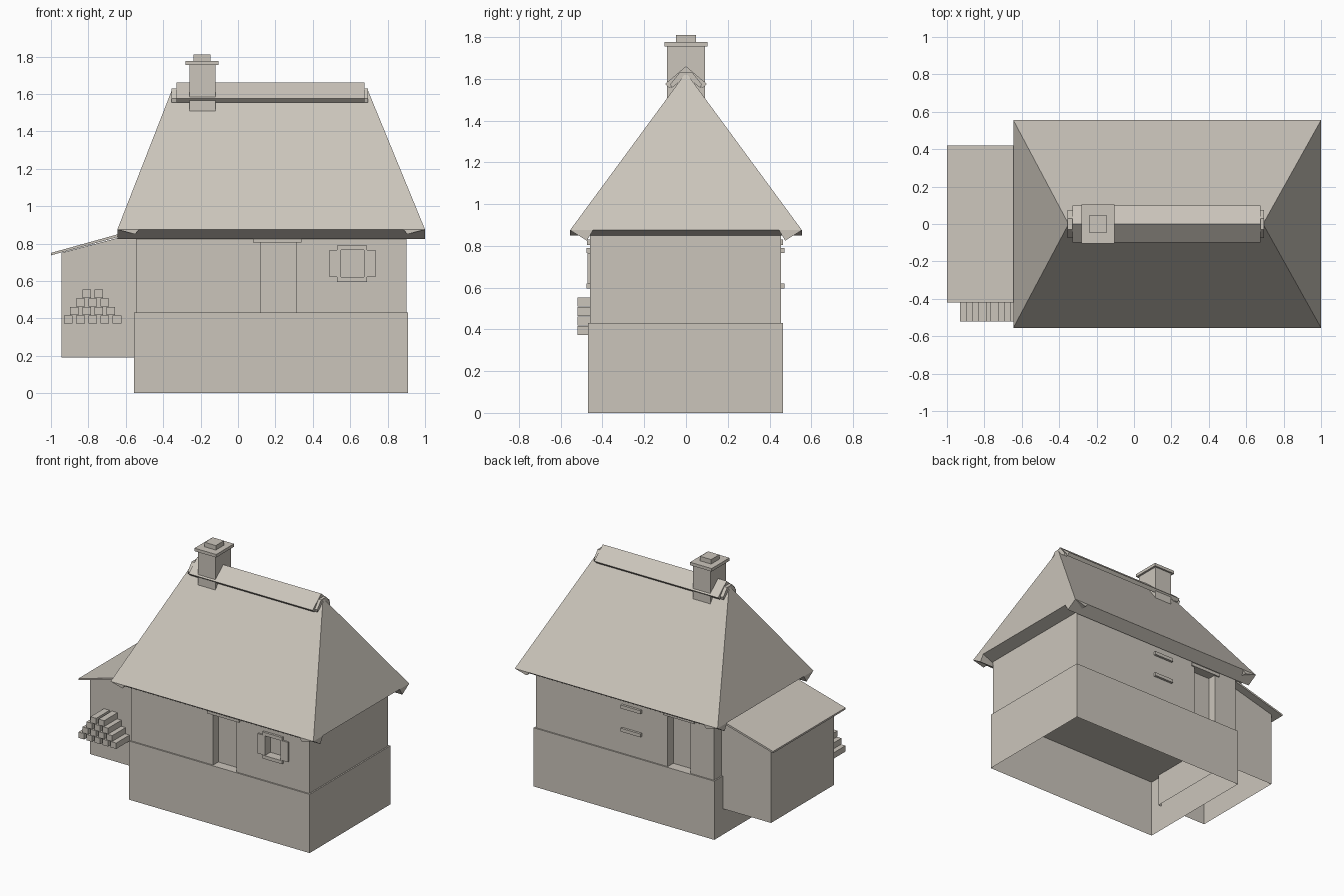
import bpy, bmesh
from mathutils import Vector

cube = bpy.data.objects.get("Cube")
if cube:
    bpy.data.objects.remove(cube, do_unlink=True)

COLOUR = (0.60, 0.56, 0.50, 1.0)
clay = bpy.data.materials.new("warm_grey")
clay.use_nodes = True
clay.diffuse_color = COLOUR
clay.node_tree.nodes["Principled BSDF"].inputs["Base Color"].default_value = COLOUR


def finish(name, bm):
    bmesh.ops.recalc_face_normals(bm, faces=bm.faces)
    mesh = bpy.data.meshes.new(name)
    bm.to_mesh(mesh)
    bm.free()
    mesh.materials.append(clay)
    obj = bpy.data.objects.new(name, mesh)
    bpy.context.collection.objects.link(obj)
    return obj


def box(name, x, y, z, open_bottom=False):
    """Box between the given pairs of limits."""
    bm = bmesh.new()
    bmesh.ops.create_cube(bm, size=1)
    for v in bm.verts:
        v.co = [lim[0] if c < 0 else lim[1] for c, lim in zip(v.co, (x, y, z))]
    obj = finish(name, bm)
    if open_bottom:
        bm = bmesh.new()
        bm.from_mesh(obj.data)
        bm.faces.ensure_lookup_table()
        low = min(bm.faces, key=lambda f: f.calc_center_median().z)
        bmesh.ops.delete(bm, geom=[low], context="FACES_ONLY")
        bm.to_mesh(obj.data)
        bm.free()
    return obj


def prism(name, profile, start, end, axis="x"):
    """Extrude a (across, z) profile along x or y."""
    bm = bmesh.new()
    place = (lambda a, z: (start, a, z)) if axis == "x" else (lambda a, z: (a, start, z))
    face = bm.faces.new([bm.verts.new(place(a, z)) for a, z in profile])
    out = bmesh.ops.extrude_face_region(bm, geom=[face])["geom"]
    step = Vector((end - start, 0, 0) if axis == "x" else (0, end - start, 0))
    bmesh.ops.translate(bm, vec=step, verts=[v for v in out if isinstance(v, bmesh.types.BMVert)])
    return finish(name, bm)


def cut(target, x, y, z):
    """Carve a box-shaped recess out of the target."""
    cutter = box("cutter", x, y, z)
    cutter.hide_render = True
    mod = target.modifiers.new("recess", "BOOLEAN")
    mod.operation, mod.object, mod.solver = "DIFFERENCE", cutter, "EXACT"
    bpy.context.view_layer.objects.active = target
    bpy.ops.object.modifier_apply(modifier=mod.name)
    bpy.data.objects.remove(cutter, do_unlink=True)


# Base and house walls, with recessed doors and window
box("foundation", (-0.555, 0.91), (-0.47, 0.465), (0, 0.43), open_bottom=True)
walls = box("house_walls", (-0.545, 0.90), (-0.46, 0.455), (0.43, 0.88))
cut(walls, (0.12, 0.31), (-0.6, -0.40), (0.40, 0.81))
cut(walls, (-0.355, -0.17), (0.39, 0.6), (0.40, 0.81))
cut(walls, (0.55, 0.675), (-0.6, -0.41), (0.62, 0.765))

# Door lintels
box("front_door_lintel", (0.08, 0.34), (-0.475, -0.45), (0.805, 0.83))
box("back_door_lintel", (-0.39, -0.14), (0.45, 0.465), (0.805, 0.83))

# Window frames
for side, x in (("left", (0.675, 0.735)), ("right", (0.49, 0.55))):
    box(f"front_window_{side}_jamb", x, (-0.472, -0.45), (0.62, 0.765))
for part, z in (("head", (0.765, 0.79)), ("sill", (0.595, 0.62))):
    box(f"front_window_{part}", (0.53, 0.69), (-0.476, -0.45), z)
    box(f"back_window_{part}", (0.04, 0.20), (0.45, 0.472), z)

# Hipped main roof
bm = bmesh.new()
eaves = [bm.verts.new((x, y, 0.875)) for x, y in
         ((-0.645, -0.555), (1.0, -0.555), (1.0, 0.555), (-0.645, 0.555))]
ridge = [bm.verts.new((x, 0, 1.63)) for x in (-0.35, 0.69)]
a, b, c, d = eaves
l, r = ridge
for corners in ((a, b, r, l), (b, c, r), (c, d, l, r), (d, a, l), (d, c, b, a)):
    bm.faces.new(corners)
finish("main_roof", bm)

# Sloping undersides of the eaves
for side, s in (("front", -1), ("back", 1)):
    prism(f"{side}_eave", [(s * 0.555, 0.875), (s * 0.475, 0.825), (s * 0.445, 0.875)], -0.645, 1.0)
for side, edge, s in (("left", 1.0, -1), ("right", -0.645, 1)):
    prism(f"{side}_eave", [(edge, 0.875), (edge + s * 0.095, 0.85), (edge + s * 0.115, 0.875)],
          -0.555, 0.555, "y")

# Ridge cap with narrower end pieces
prism("ridge_cap", [(-0.1, 1.575), (0, 1.66), (0.1, 1.575), (0.08, 1.555), (0, 1.625), (-0.08, 1.555)],
      -0.33, 0.675)
for side, x in (("left", 0.67), ("right", -0.355)):
    prism(f"{side}_ridge_end", [(-0.075, 1.575), (-0.03, 1.63), (0.03, 1.63), (0.075, 1.575),
                                (0.07, 1.555), (0, 1.61), (-0.07, 1.555)], x, x + 0.025)

# Chimney
box("chimney_stack", (-0.26, -0.12), (-0.09, 0.09), (1.45, 1.755))
box("chimney_slab", (-0.28, -0.105), (-0.103, 0.103), (1.755, 1.777))
box("chimney_top", (-0.237, -0.147), (-0.047, 0.047), (1.777, 1.81))

# Lean-to shed and its roof
shed = box("shed_walls", (-0.945, -0.53), (-0.365, 0.365), (0.19, 0.75), open_bottom=True)
for v in shed.data.vertices:
    if v.co.z > 0.7 and v.co.x > -0.6:
        v.co.z = 0.86
prism("shed_roof", [(-1.0, 0.737), (-1.0, 0.75), (-0.54, 0.878), (-0.54, 0.863)], -0.42, 0.42, "y")

# Stacked firewood
for row in range(4):
    count = 5 - row
    for i in range(count):
        x = -0.777 + (i - (count - 1) / 2) * 0.065
        z = 0.372 + row * 0.046
        box(f"log_{row + 1}_{i + 1}", (x - 0.023, x + 0.023), (-0.52, -0.36), (z, z + 0.043))
